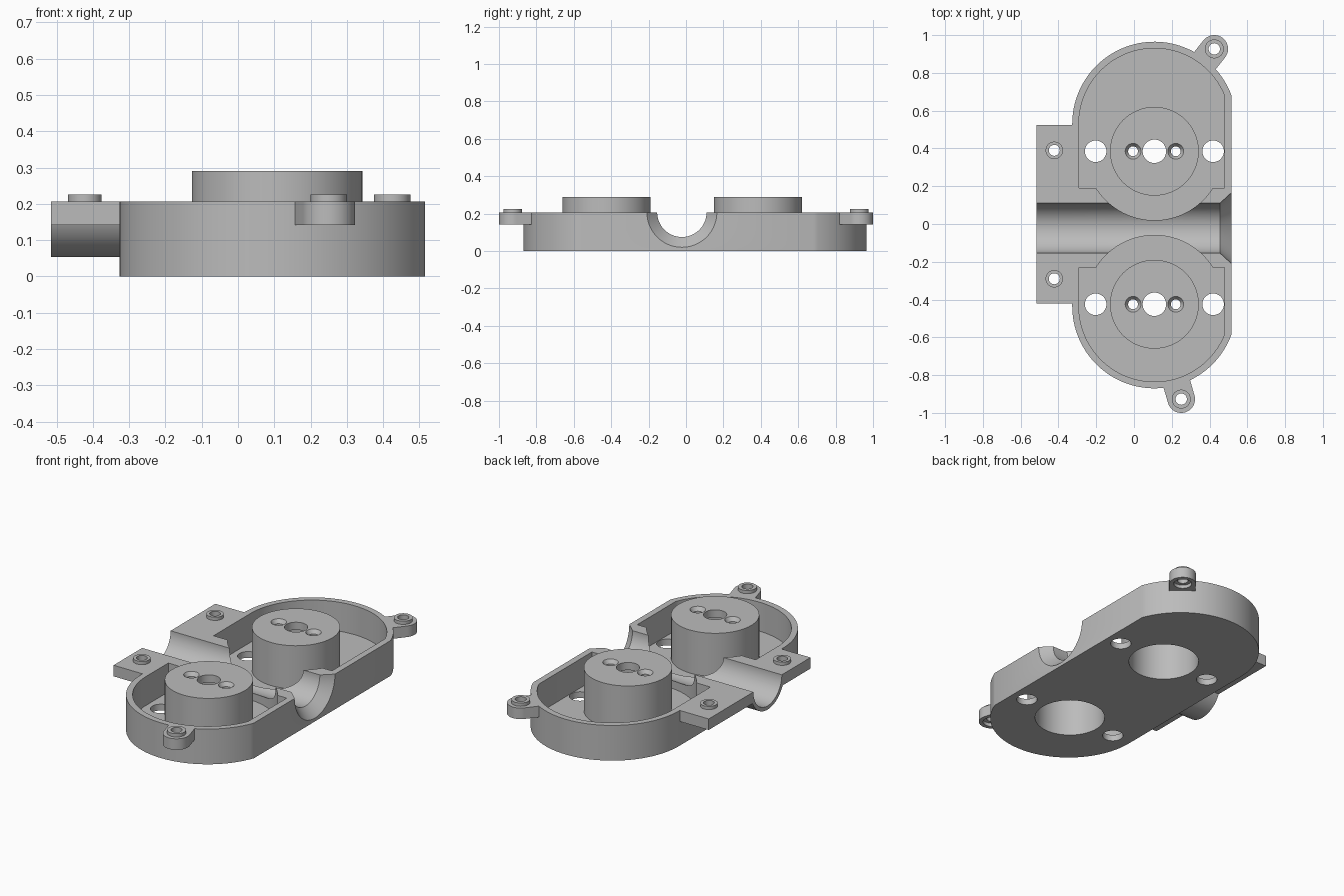
import bpy, bmesh, math
from mathutils import Matrix, Vector

if "Cube" in bpy.data.objects:
    bpy.data.objects.remove(bpy.data.objects["Cube"], do_unlink=True)

grey = bpy.data.materials.new("plain grey")
grey.use_nodes = True
grey.diffuse_color = (0.5, 0.5, 0.5, 1)
grey.node_tree.nodes["Principled BSDF"].inputs["Base Color"].default_value = (0.5, 0.5, 0.5, 1)

CX = 0.108        # centre line of the two chambers
RIM = 0.207       # height of the split plane
FLOOR = 0.037
MID = -0.022      # centre line of the channel
PLATE = 0.142     # underside of flange and ears


def finish(bm, name):
    bmesh.ops.recalc_face_normals(bm, faces=bm.faces)
    mesh = bpy.data.meshes.new(name)
    bm.to_mesh(mesh)
    bm.free()
    obj = bpy.data.objects.new(name, mesh)
    mesh.materials.append(grey)
    bpy.context.collection.objects.link(obj)
    return obj


def prism(name, outline, z0, z1):
    bm = bmesh.new()
    face = bm.faces.new([bm.verts.new((x, y, z0)) for x, y in outline])
    top = bmesh.ops.extrude_face_region(bm, geom=[face])["geom"]
    bmesh.ops.translate(bm, vec=(0, 0, z1 - z0),
                        verts=[v for v in top if isinstance(v, bmesh.types.BMVert)])
    return finish(bm, name)


def box(name, x0, x1, y0, y1, z0, z1):
    return prism(name, [(x0, y0), (x1, y0), (x1, y1), (x0, y1)], z0, z1)


def rod(name, start, end, r0, r1=None, sides=64):
    start, end = Vector(start), Vector(end)
    axis = end - start
    turn = axis.to_track_quat("Z", "Y").to_matrix().to_4x4()
    bm = bmesh.new()
    bmesh.ops.create_cone(bm, cap_ends=True, segments=sides, radius1=r0,
                          radius2=r0 if r1 is None else r1, depth=axis.length,
                          matrix=Matrix.Translation((start + end) / 2) @ turn)
    return finish(bm, name)


def post(x, y, z0, z1, r0, r1=None, name="cutter"):
    return rod(name, (x, y, z0), (x, y, z1), r0, r1)


def combine(obj, tools, operation="DIFFERENCE"):
    # Apply each boolean in turn and discard the tool
    for tool in tools:
        mod = obj.modifiers.new("join", "BOOLEAN")
        mod.operation, mod.solver, mod.object = operation, "EXACT", tool
        graph = bpy.context.evaluated_depsgraph_get()
        mesh = bpy.data.meshes.new_from_object(obj.evaluated_get(graph))
        obj.modifiers.clear()
        obj.data = mesh
        bpy.data.objects.remove(tool, do_unlink=True)
    return obj


def smooth(obj):
    bpy.ops.object.select_all(action="DESELECT")
    obj.select_set(True)
    bpy.context.view_layer.objects.active = obj
    bpy.ops.object.shade_smooth_by_angle(angle=math.radians(30))


def arc(cy, radius, flat_x, side, steps=56):
    # Round end of a chamber, cut off by the flat right wall
    a0 = math.acos((flat_x - CX) / radius)
    angles = [a0 + (math.pi - a0) * i / steps for i in range(steps + 1)]
    return [(CX + radius * math.cos(a), cy + side * radius * math.sin(a)) for a in angles]


def channel():
    return [rod("cutter", (-0.6, MID, RIM), (0.456, MID, RIM), 0.132, sides=96),
            rod("cutter", (0.455, MID, RIM), (0.575, MID, RIM), 0.132, 0.242, sides=96)]


# side, hub y, round end y, straight wall y
chambers = {"back": (1, 0.385, 0.53, 0.19), "front": (-1, -0.425, -0.435, -0.23)}

# Main tray
outline = arc(0.53, 0.435, 0.515, 1) + arc(-0.435, 0.435, 0.515, -1)[::-1]
tray = prism("tray", outline, 0, RIM)
for side, hub_y, end_y, wall_y in chambers.values():
    pocket = arc(end_y, 0.4, 0.478, side) + [(CX - 0.4, wall_y), (0.478, wall_y)]
    combine(tray, [prism("cutter", pocket, FLOOR, 0.4),
                   rod("cutter", (CX, hub_y, FLOOR), (CX, hub_y, 0.4), 0.365, sides=128)])
    combine(tray, [post(CX + dx, hub_y, -0.1, 0.1, r)
                   for dx, r in ((-0.311, 0.057), (0, 0.193), (0.311, 0.057))])
combine(tray, channel())
smooth(tray)

# Hollow hubs with a centre hole and two countersunk screw holes
for place, (side, hub_y, end_y, wall_y) in chambers.items():
    hub = post(CX, hub_y, 0.01, 0.29, 0.235, name=place + "_hub")
    combine(hub, [post(CX, hub_y, -0.1, 0.245, 0.193), post(CX, hub_y, 0.2, 0.4, 0.062)])
    for dx in (-0.113, 0.113):
        combine(hub, [post(CX + dx, hub_y, 0.2, 0.4, 0.026),
                      post(CX + dx, hub_y, 0.268, 0.292, 0.026, 0.043)])
    smooth(hub)


def bored_boss(plate, x, y, radius, bore):
    # Raised ring on top, through hole and matching socket below
    combine(plate, [post(x, y, RIM - 0.03, 0.226, radius)], "UNION")
    combine(plate, [post(x, y, 0, 0.4, bore), post(x, y, 0.1, PLATE + 0.02, radius)])


# Side flange carrying the open end of the channel
flange = box("side_flange", -0.515, -0.31, -0.42, 0.525, PLATE, RIM)
pipe = rod("pipe", (-0.515, MID, RIM), (-0.31, MID, RIM), 0.154, sides=96)
combine(pipe, [box("cutter", -1, 1, -1, 1, RIM, 1)])
combine(flange, [pipe], "UNION")
# keep the flange clear of the chambers
combine(flange, [box("cutter", -0.3, 0, -1, 1, 0, 1)] + channel())
for y in (0.39, -0.29):
    bored_boss(flange, -0.422, y, 0.046, 0.029)
smooth(flange)

# Screw ears
for place, x, y in (("back", 0.425, 0.927), ("front", 0.25, -0.927)):
    end_y = chambers[place][2]
    centre = Vector((x, y))
    out = (centre - Vector((CX, end_y))).normalized()
    across = Vector((-out.y, out.x)) * 0.073
    root = Vector((CX, end_y)) + out * 0.425
    turn = math.atan2(out.y, out.x)
    tip = [(x + 0.073 * math.cos(turn + a), y + 0.073 * math.sin(turn + a))
           for a in [math.pi * (i / 32 - 0.5) for i in range(33)]]
    ear = prism(place + "_ear", tip + [root + across, root - across], PLATE, RIM)
    # trim the ear root to sit inside the rim wall
    combine(ear, [rod("cutter", (CX, end_y, 0), (CX, end_y, 1), 0.42, sides=128)])
    bored_boss(ear, x, y, 0.05, 0.03)
    smooth(ear)
